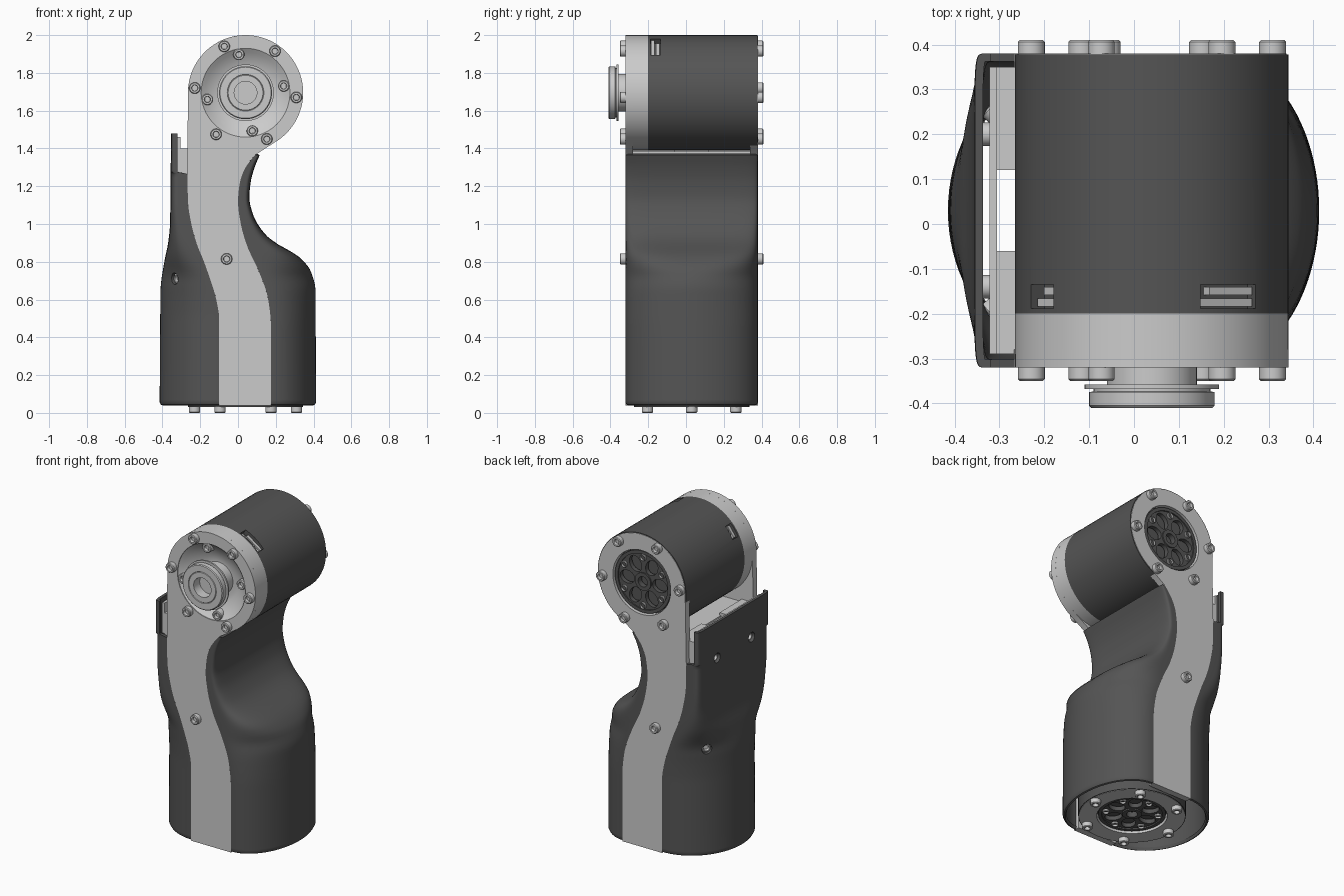
import bpy, bmesh, math
from mathutils import Matrix, Vector

if "Cube" in bpy.data.objects:
    bpy.data.objects.remove(bpy.data.objects["Cube"])

DARK = bpy.data.materials.new("dark_shell")
DARK.diffuse_color = (0.09, 0.09, 0.09, 1)
DARK.use_nodes = True
DARK.node_tree.nodes["Principled BSDF"].inputs["Base Color"].default_value = DARK.diffuse_color
T = Matrix.Translation
R = lambda deg, ax: Matrix.Rotation(math.radians(deg), 4, ax)
CX, CZ, CY = 0.04, 1.695, 0.03
FRONT = T((CX, 0, CZ)) @ R(90, 'X')      # local z points to the front
BACK = T((CX, 0, CZ)) @ R(-90, 'X')      # local z points to the back
BASE = T((CX, CY, 0.41)) @ R(180, 'X')   # local z points down


def add(name, bm, mat=None, M=None):
    me = bpy.data.meshes.new(name)
    bm.to_mesh(me)
    bm.free()
    if M:
        me.transform(M)
    ob = bpy.data.objects.new(name, me)
    bpy.context.collection.objects.link(ob)
    if mat:
        me.materials.append(mat)
    return ob


def finish(ob, angle=35):
    """Apply modifiers, then smooth shade with sharp edges kept."""
    dg = bpy.context.evaluated_depsgraph_get()
    me = bpy.data.meshes.new_from_object(ob.evaluated_get(dg))
    ob.modifiers.clear()
    ob.data = me
    me.polygons.foreach_set("use_smooth", [True] * len(me.polygons))
    me.set_sharp_from_angle(angle=math.radians(angle))
    return ob


def lathe(name, prof, M, mat=None, segs=64, closed=False):
    bm = bmesh.new()
    vs = [bm.verts.new((r, 0, h)) for r, h in prof]
    es = [bm.edges.new(p) for p in zip(vs, vs[1:])]
    if closed:
        es.append(bm.edges.new((vs[-1], vs[0])))
    bmesh.ops.spin(bm, geom=vs + es, cent=(0, 0, 0), axis=(0, 0, 1), angle=math.tau, steps=segs)
    bmesh.ops.remove_doubles(bm, verts=bm.verts, dist=1e-5)
    bmesh.ops.recalc_face_normals(bm, faces=bm.faces)
    return finish(add(name, bm, mat, M))


def box(name, lo, hi, mat=None, M=None):
    bm = bmesh.new()
    bmesh.ops.create_cube(bm, size=1)
    for v in bm.verts:
        v.co = [l + (c + 0.5) * (h - l) for c, l, h in zip(v.co, lo, hi)]
    return add(name, bm, mat, M)


def plate(name, loops, h0, h1, M, mat=None):
    """Flat plate with holes: the first loop is the outline."""
    cu = bpy.data.curves.new(name, 'CURVE')
    cu.dimensions, cu.fill_mode, cu.extrude = '2D', 'BOTH', (h1 - h0) / 2
    for pts in loops:
        sp = cu.splines.new('POLY')
        sp.points.add(len(pts) - 1)
        for p, (x, y) in zip(sp.points, pts):
            p.co = (x, y, 0, 1)
        sp.use_cyclic_u = True
    tmp = bpy.data.objects.new(name + "_curve", cu)
    bpy.context.collection.objects.link(tmp)
    me = bpy.data.meshes.new_from_object(tmp.evaluated_get(bpy.context.evaluated_depsgraph_get()))
    bpy.data.objects.remove(tmp)
    bm = bmesh.new()
    bm.from_mesh(me)
    bmesh.ops.remove_doubles(bm, verts=bm.verts, dist=1e-5)
    bmesh.ops.recalc_face_normals(bm, faces=bm.faces)
    return finish(add(name, bm, mat, M @ T((0, 0, (h0 + h1) / 2))))


def arc(cx, cy, rx, ry=None, a0=0, a1=360, n=64, rot=0):
    ry, c, s = ry or rx, math.cos(math.radians(rot)), math.sin(math.radians(rot))
    out = []
    for i in range(n):
        a = math.radians(a0 + (a1 - a0) * i / (n if a1 - a0 == 360 else n - 1))
        x, y = cx + rx * math.cos(a), cy + ry * math.sin(a)
        out.append((c * x - s * y, s * x + c * y))
    return out


def bolt(name, M, r=0.03, h=0.03):
    lathe(name, [(0, -.02), (r, -.02), (r, h - .004), (r - .004, h), (.017, h), (.015, h - .018), (0, h - .018)], M, segs=24)


def smooth_through(pts):
    """Monotone cubic through (z, x) points."""
    zs, xs = zip(*pts)
    d = [(xs[i + 1] - xs[i]) / (zs[i + 1] - zs[i]) for i in range(len(zs) - 1)]
    m = [d[0]] + [2 * a * b / (a + b) if a * b > 0 else 0 for a, b in zip(d, d[1:])] + [d[-1]]

    def f(z):
        i = max([k for k in range(len(d)) if zs[k] <= z + 1e-9] or [0])
        h = zs[i + 1] - zs[i]
        t = (z - zs[i]) / h
        return ((1 + 2 * t) * (1 - t) ** 2 * xs[i] + t * (1 - t) ** 2 * h * m[i]
                + t * t * (3 - 2 * t) * xs[i + 1] + t * t * (t - 1) * h * m[i + 1])
    return f


# Seam lines (plate edges) and outer silhouettes of both shells
seam_r = smooth_through([(.04, .175), (.45, .175), (.6, .16), (.75, .11), (.88, .05), (1.0, .015), (1.12, 0), (1.22, .01), (1.3, .04), (1.365, .09)])
out_r = smooth_through([(.04, .413), (.65, .41), (.75, .385), (.82, .33), (.86, .27), (.9, .2), (.95, .14), (1.05, .08), (1.14, .06), (1.22, .067), (1.3, .088), (1.365, .115)])
seam_l = smooth_through([(.04, -.1), (.5, -.1), (.6, -.115), (.7, -.145), (.8, -.18), (.9, -.22), (1.0, -.247), (1.12, -.265), (1.265, -.268), (1.275, -.32), (1.48, -.32)])
out_l = smooth_through([(.04, -.415), (.65, -.41), (.8, -.39), (.9, -.37), (1.0, -.36), (1.2, -.357), (1.48, -.355)])


def shell(name, seam, outer, ztop, flip, extra=()):
    """Loft of half super-ellipses: round at the base, boxy at the neck."""
    zs = sorted([.04, .044, .055] + [.07 + (ztop - .07) * i / 60 for i in range(61)] + list(extra))
    bm, rows, N = bmesh.new(), [], 48
    for z in zs:
        s = min(max((z - .7) / .45, 0), 1)
        n = 2 + 6 * s * s * (3 - 2 * s)
        inset = {.04: .015, .044: .006}.get(z, 0)
        p, x, hy = seam(z), outer(z), .35 - inset
        x += inset if flip else -inset
        row = []
        for i in range(N + 1):
            a = -math.pi / 2 + math.pi * i / N
            c, sn = max(math.cos(a), 0) ** (2 / n), abs(math.sin(a)) ** (2 / n)
            row.append(bm.verts.new((p + (x - p) * c, CY + hy * math.copysign(sn, a), z)))
        rows.append(row)
    for a, b in zip(rows, rows[1:]):
        for i in range(N):
            f = [a[i], a[i + 1], b[i + 1], b[i]]
            bm.faces.new(f[::-1] if flip else f)
    ob = add(name, bm, DARK)
    m = ob.modifiers.new("thick", 'SOLIDIFY')
    m.thickness, m.offset = .018, -1
    return ob


def cut(ob, cutters):
    for c in cutters:
        c.hide_render = True
        m = ob.modifiers.new("cut", 'BOOLEAN')
        m.object, m.operation, m.solver = c, 'DIFFERENCE', 'EXACT'
    finish(ob)
    for c in cutters:
        bpy.data.objects.remove(c)


# Shells, the left one with recessed screw holes
finish(shell("right_shell", seam_r, out_r, 1.365, False))
left = shell("left_shell", seam_l, out_l, 1.48, True, (1.265, 1.275))
cutters = []
for x, y, z, d in [(-.357, .2, 1.26, (-1, 0, 0)), (-.357, -.14, 1.26, (-1, 0, 0)),
                   (-.334, .27, .71, (-.75, .66, 0)), (-.334, -.21, .71, (-.75, -.66, 0))]:
    M = T((x, y, z)) @ Vector(d).to_track_quat('Z', 'Y').to_matrix().to_4x4()
    cutters.append(lathe("hole_cutter", [(0, -.03), (.026, -.03), (.034, .03), (0, .03)], M, segs=24))
    bolt("shell_screw", M @ T((0, 0, -.034)), .026, .02)
cut(left, cutters)


# Light side plates: arm plus round head with an opening
def arm_outline(r):
    zr = [.04 + 1.325 * i / 40 for i in range(41)]
    zl = [1.265 - 1.225 * i / 40 for i in range(41)]
    return ([(seam_r(z), z) for z in zr] + arc(CX, CZ, r, a0=-60, a1=180, n=60)
            + [(seam_l(z), z) for z in zl])


UP = R(90, 'X')
plate("front_plate", [arm_outline(.305), arc(CX, CZ, .235)], .28, .32, UP)
plate("back_plate", [arm_outline(.3), arc(CX, CZ, .2)], -.38, -.34, UP)
lathe("front_ring", [(.235, .2), (.305, .2), (.305, .29), (.235, .29)], FRONT, closed=True)
for y, ang in [(-.32, 90), (.38, -90)]:
    bolt("arm_bolt", T((-.06, y, .815)) @ R(ang, 'X'))

# Upper and lower motors: housing, rear grille and bolts
petals = [arc(.112, 0, .05, .04, n=24, rot=60 * k) for k in range(6)]
for name, M, off in [("upper", BACK, 5.3), ("lower", BASE, 0)]:
    house = lathe(name + "_housing", [(0, -.2), (.305, -.2), (.305, .378), (.3, .378), (.3, .32), (0, .32)], M, DARK)
    if name == "upper":
        cutters = []
        for a, w in [(55, .15), (144, .085)]:
            P = FRONT @ R(a, 'Z')
            cutters.append(box("notch_cutter", (.265, -w / 2, .135), (.34, w / 2, .188), M=P))
            box("connector", (.26, -w / 2 + .005, .14), (.288, w / 2 - .03, .158), M=P)
            box("connector", (.26, -w / 2 + .005, .166), (.288, w / 2 - .005, .184), M=P)
        cut(house, cutters)
    else:
        plate("base_ring", [arc(0, 0, .3), arc(0, 0, .2)], .34, .38, M)
    plate(name + "_grille", [arc(0, 0, .192)] + petals + [arc(0, 0, .032, n=24)], .335, .362, M, DARK)
    lathe(name + "_grille_rim", [(.172, .35), (.192, .35), (.192, .37), (.172, .37)], M, DARK, closed=True)
    lathe(name + "_hub", [(.032, .35), (.055, .35), (.055, .37), (.032, .37)], M, DARK, segs=32, closed=True)
    for k in range(6):
        bolt(name + "_bolt", M @ R(60 * k + off, 'Z') @ T((.27, 0, .38)))
        bolt(name + "_grille_bolt", M @ R(60 * k + 30, 'Z') @ T((.15, 0, .362)), .02, .012)

# Front bowl with output flange
lathe("output_bowl", [(0, .2), (.235, .2), (.235, .315), (.215, .3), (.14, .25), (.1, .25), (.1, .358),
      (.15, .358), (.15, .368), (.13, .368), (.13, .373), (.14, .375), (.14, .405), (.135, .41),
      (.097, .41), (.095, .407), (.092, .41), (.06, .41), (.06, .35), (0, .35)], FRONT)
for k in range(6):
    bolt("front_bolt", FRONT @ R(60 * k - 5.3, 'Z') @ T((.27, 0, .32)))
for k in range(4):
    bolt("bowl_bolt", FRONT @ R(90 * k + 10, 'Z') @ T((.205, 0, .29)))

# Light inner frame seen through the gaps
box("inner_liner", (-.322, -.29, 1.27), (-.305, .35, 1.46))
box("cross_bar", (-.2, -.3, 1.33), (.06, .36, 1.384))
for lo, hi in [(-.29, -.06), (.12, .35)]:
    box("frame_block", (-.305, lo, 1.2), (-.19, hi, 1.4))
